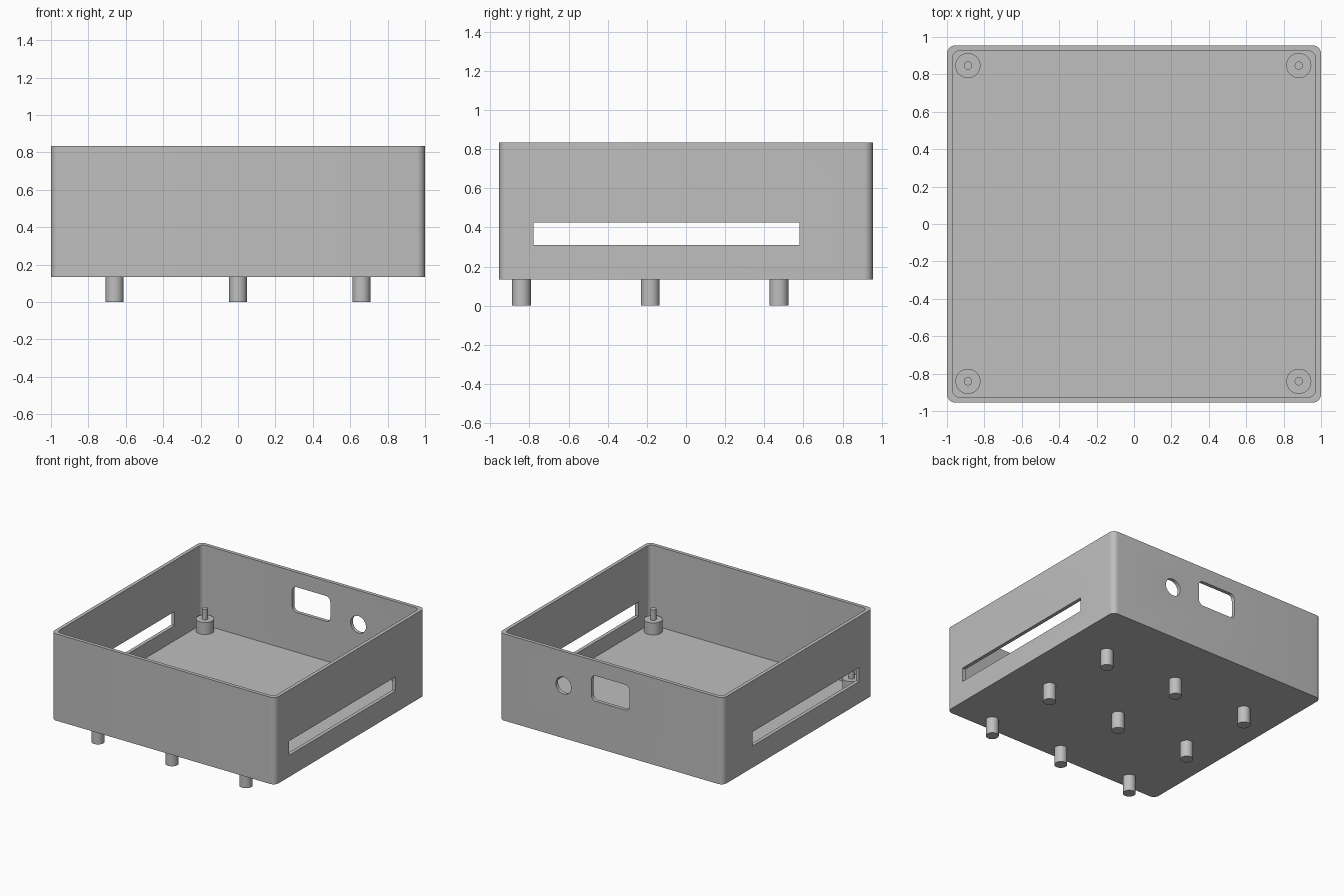
import bpy
import math
from mathutils import Matrix

cube = bpy.data.objects.get("Cube")
if cube:
    bpy.data.objects.remove(cube, do_unlink=True)

grey = bpy.data.materials.new("plain grey")
grey.use_nodes = True
GREY = (0.52, 0.52, 0.52, 1)
grey.diffuse_color = GREY
grey.node_tree.nodes["Principled BSDF"].inputs["Base Color"].default_value = GREY


def rounded_prism(name, width, depth, height, radius, steps=8):
    """Rounded rectangle in xy, extruded and centred in z."""
    ring = []
    for q, (sx, sy) in enumerate([(1, 1), (-1, 1), (-1, -1), (1, -1)]):
        for i in range(steps + 1):
            a = math.pi / 2 * (q + i / steps)
            ring.append((sx * (width / 2 - radius) + radius * math.cos(a),
                         sy * (depth / 2 - radius) + radius * math.sin(a)))
    n = len(ring)
    verts = [(x, y, z) for z in (-height / 2, height / 2) for x, y in ring]
    faces = [tuple(reversed(range(n))), tuple(range(n, 2 * n))]
    faces += [(i, (i + 1) % n, n + (i + 1) % n, n + i) for i in range(n)]
    mesh = bpy.data.meshes.new(name)
    mesh.from_pydata(verts, [], faces)
    mesh.materials.append(grey)
    obj = bpy.data.objects.new(name, mesh)
    bpy.context.collection.objects.link(obj)
    return obj


def smooth(obj):
    bpy.ops.object.select_all(action="DESELECT")
    obj.select_set(True)
    bpy.context.view_layer.objects.active = obj
    bpy.ops.object.shade_smooth_by_angle(angle=math.radians(30))


def cylinder(name, x, y, bottom, top, radius):
    bpy.ops.mesh.primitive_cylinder_add(vertices=40, radius=radius, depth=top - bottom,
                                        location=(x, y, (bottom + top) / 2))
    obj = bpy.context.object
    obj.name = name
    obj.data.materials.append(grey)
    smooth(obj)


def cut(target, cutter):
    cutter.hide_render = True
    mod = target.modifiers.new("cut", "BOOLEAN")
    mod.operation = "DIFFERENCE"
    mod.solver = "EXACT"
    mod.object = cutter
    bpy.context.view_layer.objects.active = target
    bpy.ops.object.modifier_apply(modifier=mod.name)
    bpy.data.objects.remove(cutter, do_unlink=True)


BASE, FLOOR, RIM = 0.135, 0.19, 0.835
HALF_Y, WALL = 0.955, 0.029

# Open tray with rounded corners
tray = rounded_prism("tray", 2, 2 * HALF_Y, RIM - BASE, 0.045)
tray.location.z = (RIM + BASE) / 2
hollow = rounded_prism("hollow_cutter", 2 - 2 * WALL, 2 * (HALF_Y - WALL), 1, 0.04)
hollow.location.z = FLOOR + 0.5
cut(tray, hollow)

# Long slot through both side walls
bpy.ops.mesh.primitive_cube_add(size=1, location=(0, -0.1, 0.367))
slot = bpy.context.object
slot.name = "slot_cutter"
slot.scale = (3, 1.36, 0.114)
cut(tray, slot)

# Rounded window and round hole in the back wall
for name, x, z, w, h, r in [("window_cutter", 0.005, 0.612, 0.34, 0.205, 0.04),
                            ("hole_cutter", 0.425, 0.56, 0.138, 0.138, 0.0689)]:
    opening = rounded_prism(name, w, h, 0.3, r)
    opening.matrix_world = Matrix.Translation((x, HALF_Y, z)) @ Matrix.Rotation(math.pi / 2, 4, "X")
    cut(tray, opening)
smooth(tray)

# Corner standoffs with locating pins
for side, x in (("right", -0.888), ("left", 0.881)):
    for end, y in (("front", -0.841), ("back", 0.847)):
        cylinder(f"{end}_{side}_standoff", x, y, FLOOR - 0.01, 0.287, 0.067)
        cylinder(f"{end}_{side}_pin", x, y, 0.28, 0.372, 0.022)

# Three by three grid of feet
for i in range(3):
    for j in range(3):
        cylinder(f"foot_{i}_{j}", (i - 1) * 0.66, -0.183 + (j - 1) * 0.658, 0, BASE + 0.01, 0.048)
